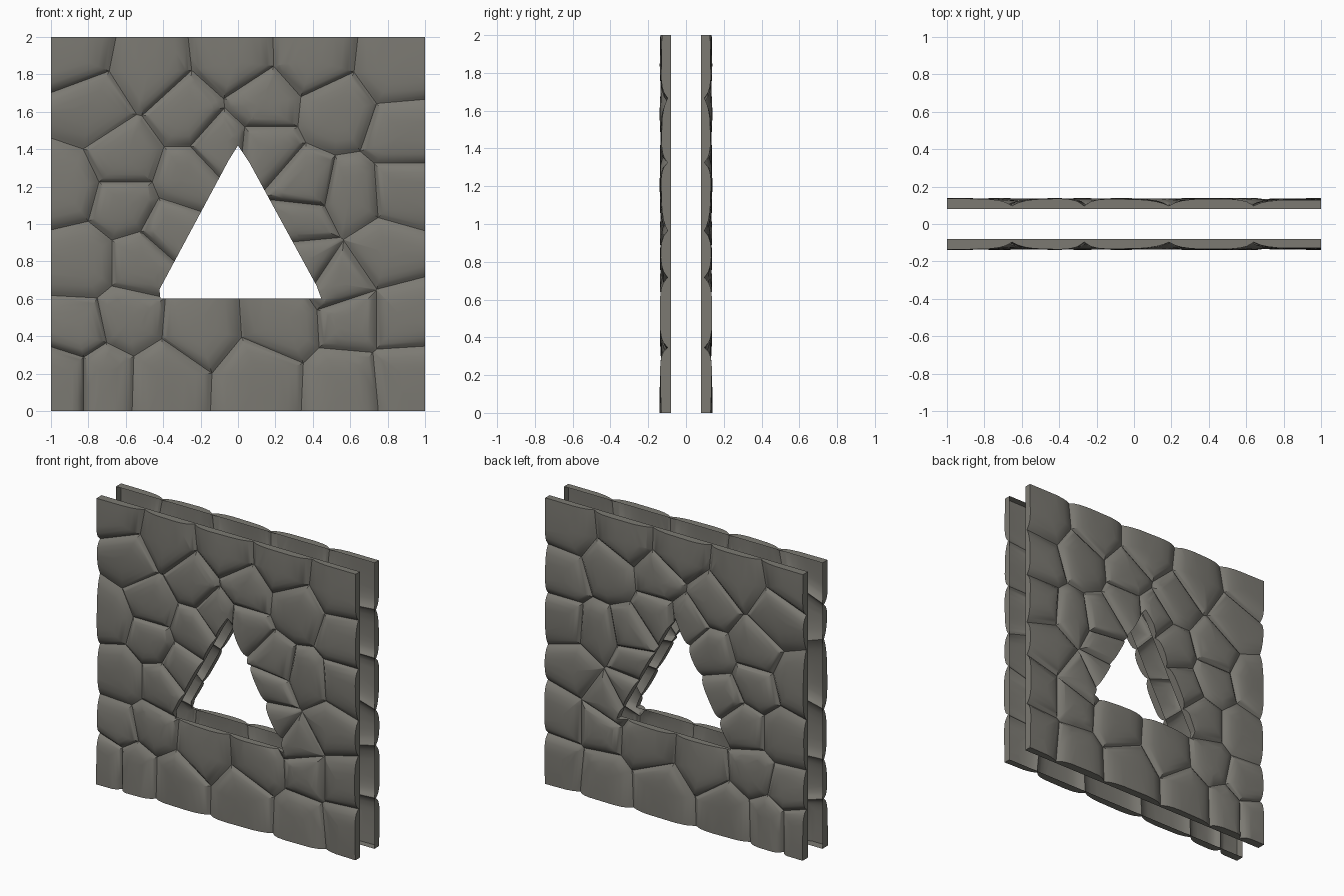
import bpy, bmesh, random
from mathutils import Vector as V

if "Cube" in bpy.data.objects:
    bpy.data.objects.remove(bpy.data.objects["Cube"])

random.seed(4)

# Stone centres (x, z), bottom row to top row
STONES = [(-.93, .2), (-.72, .2), (-.4, .19), (.12, .17), (.57, .15), (.9, .18),
          (-.86, .42), (-.58, .48), (-.22, .45), (.25, .48), (.6, .5), (.88, .5),
          (-.84, .8), (-.51, .8), (-.36, .97), (.36, .8), (.54, .68), (.79, .85),
          (-.93, 1.19), (-.6, 1.1), (-.6, 1.35), (-.27, 1.24), (-.08, 1.42), (.13, 1.4),
          (.36, 1.2), (.34, 1.02), (.6, 1.15), (.88, 1.17), (-.78, 1.63), (-.27, 1.59),
          (.13, 1.64), (.53, 1.6), (.88, 1.48), (-.88, 1.9), (-.48, 1.82), (-.02, 1.87),
          (.4, 1.88), (.85, 1.83)]
# Triangular window outline, clockwise seen from the front
HOLE = [(0, 1.42), (.06, 1.33), (.42, .67), (.445, .603), (-.415, .603), (-.42, .65), (-.05, 1.34)]
BACK = -.08                                   # plane where the rims end
# Dome profile: (scale of cell outline, depth)
RINGS = [(1, .097), (.93, .107), (.84, .119), (.68, .129), (.45, .135), (.2, .138)]


def clip(poly, p, n):
    """Keep the part of a 2D polygon behind the line through p with normal n."""
    out = []
    for a, b in zip(poly, poly[1:] + poly[:1]):
        da, db = (a - p).dot(n), (b - p).dot(n)
        if da <= 0:
            out.append(a)
        if da * db < 0:
            out.append(a.lerp(b, da / (da - db)))
    return out


def cut(bm, p, n, clear=False):
    bmesh.ops.bisect_plane(bm, geom=bm.verts[:] + bm.edges[:] + bm.faces[:], dist=1e-5,
                           plane_co=p, plane_no=n, clear_outer=clear)


bm = bmesh.new()
seeds = [V(s) for s in STONES]
for s in seeds:
    # Outline of each stone, reaching past the wall edge so edge stones stay full height
    poly = [V((-1.25, -.25)), V((1.25, -.25)), V((1.25, 2.25)), V((-1.25, 2.25))]
    for o in seeds:
        if o is not s:
            poly = clip(poly, (s + o) / 2, o - s)
    tilt = V((random.uniform(-.035, .035), random.uniform(-.035, .035)))
    drop = random.uniform(0, .005)
    loops = []
    for k, h in RINGS:
        loop = []
        for p in poly:
            q = s + (p - s) * k
            raised = 0 if k == 1 else min(1, (1 - k) * 5)
            d = min(.14, h + raised * (tilt.dot(q - s) - drop))
            loop.append(bm.verts.new((q.x, -d, q.y)))
        loops.append(loop)
    m = len(poly)
    for a, b in zip(loops, loops[1:]):
        for i in range(m):
            j = (i + 1) % m
            bm.faces.new((a[i], a[j], b[j], b[i]))
    bm.faces.new(loops[-1])
bmesh.ops.remove_doubles(bm, verts=bm.verts[:], dist=2e-4)

# Trim to the square wall
for p, n in (((1, 0, 0), (1, 0, 0)), ((-1, 0, 0), (-1, 0, 0)),
             ((0, 0, 2), (0, 0, 1)), ((0, 0, 0), (0, 0, -1))):
    cut(bm, p, n, True)

# Cut the window
sides = []
for a, b in zip(HOLE, HOLE[1:] + HOLE[:1]):
    n = V((-(b[1] - a[1]), 0, b[0] - a[0])).normalized()
    sides.append((V((a[0], 0, a[1])), n))
    cut(bm, sides[-1][0], n)
gone = [f for f in bm.faces
        if all((f.calc_center_median() - p).dot(n) < 0 for p, n in sides)]
bmesh.ops.delete(bm, geom=gone, context='FACES')

# Rims running back from the outer edges and the window edges
rim = bmesh.ops.extrude_edge_only(bm, edges=[e for e in bm.edges if e.is_boundary])
for v in rim['geom']:
    if isinstance(v, bmesh.types.BMVert):
        v.co.y = BACK
bmesh.ops.recalc_face_normals(bm, faces=bm.faces[:])
if sum(f.normal.y * f.calc_area() for f in bm.faces) > 0:
    bmesh.ops.reverse_faces(bm, faces=bm.faces[:])

me = bpy.data.meshes.new("stone_wall")
bm.to_mesh(me)
bm.free()
wall = bpy.data.objects.new("stone_wall", me)
bpy.context.collection.objects.link(wall)
stone = bpy.data.materials.new("grey_stone")
stone.diffuse_color = (.2, .193, .17, 1)
stone.use_nodes = True
stone.node_tree.nodes["Principled BSDF"].inputs["Base Color"].default_value = stone.diffuse_color
me.materials.append(stone)

bpy.context.view_layer.objects.active = wall
wall.select_set(True)
bpy.ops.object.shade_smooth_by_angle(angle=.6)

# The back face of the wall mirrors the front
mir = wall.modifiers.new("back_face", 'MIRROR')
mir.use_axis = (False, True, False)
mir.use_mirror_merge = False
